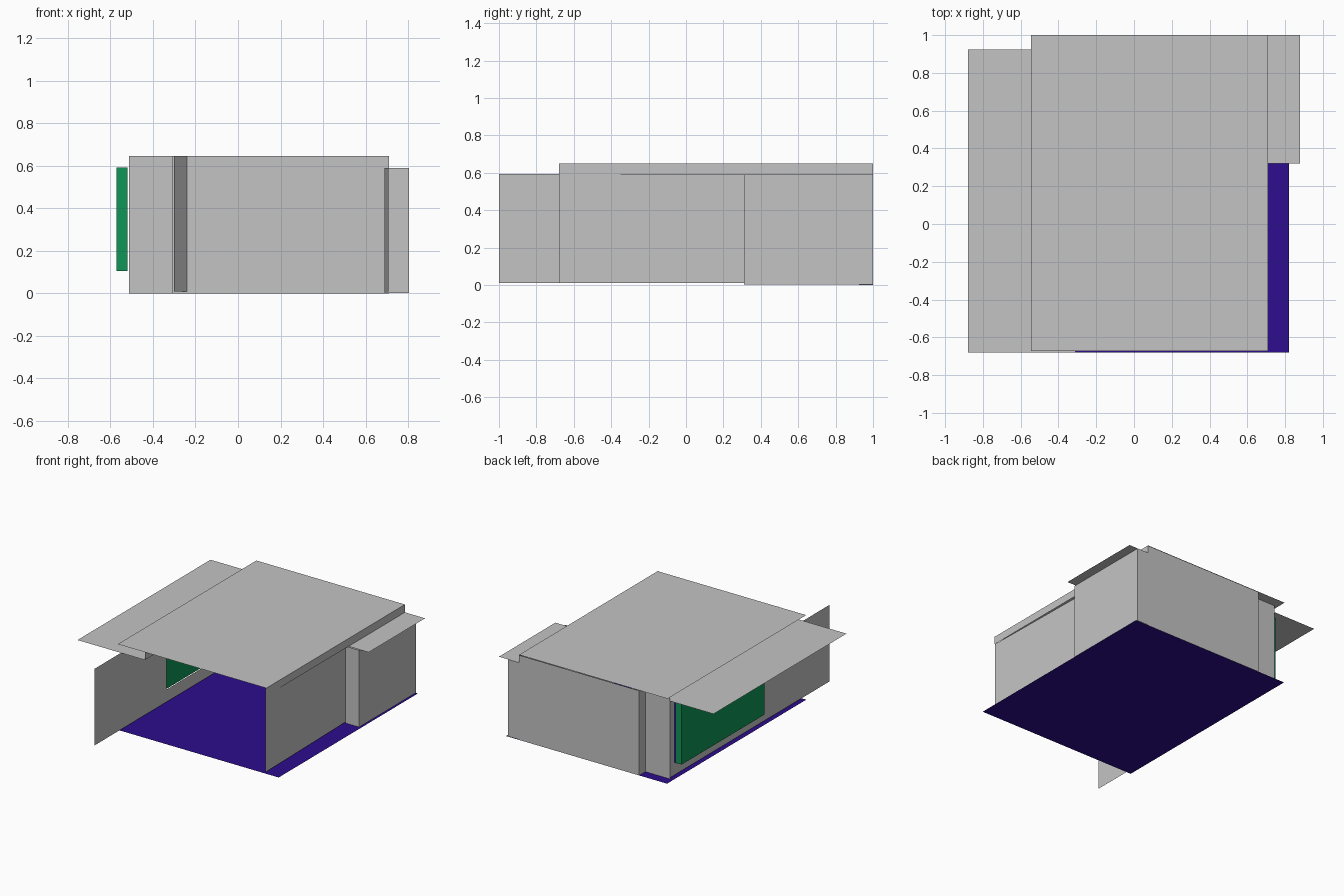
import bpy
import bmesh

cube = bpy.data.objects.get("Cube")
if cube:
    bpy.data.objects.remove(cube, do_unlink=True)


def material(name, rgb):
    mat = bpy.data.materials.new(name)
    mat.use_nodes = True
    mat.diffuse_color = (*rgb, 1)
    mat.node_tree.nodes["Principled BSDF"].inputs["Base Color"].default_value = (*rgb, 1)
    return mat


GREY = material("light grey", (0.55, 0.55, 0.55))
BLUE = material("deep blue", (0.026, 0.004, 0.27))
GREEN = material("green", (0.005, 0.30, 0.095))


def finish(name, bm, mat):
    bmesh.ops.remove_doubles(bm, verts=bm.verts, dist=0.0001)
    mesh = bpy.data.meshes.new(name)
    bm.to_mesh(mesh)
    bm.free()
    mesh.materials.append(mat)
    obj = bpy.data.objects.new(name, mesh)
    bpy.context.collection.objects.link(obj)
    return obj


def slab(name, x0, x1, y0, y1, z, mat=GREY):
    """Thin horizontal sheet."""
    bm = bmesh.new()
    corners = [(x0, y0), (x1, y0), (x1, y1), (x0, y1)]
    bm.faces.new([bm.verts.new((x, y, z)) for x, y in corners])
    return finish(name, bm, mat)


def wall(name, path, z0, z1, mat=GREY):
    """Thin upright sheet following a plan path."""
    bm = bmesh.new()
    for (ax, ay), (bx, by) in zip(path, path[1:]):
        quad = [(ax, ay, z0), (bx, by, z0), (bx, by, z1), (ax, ay, z1)]
        bm.faces.new([bm.verts.new(p) for p in quad])
    return finish(name, bm, mat)


EAVE, TOP, BASE = 0.595, 0.65, 0.01
LEFT, FRONT, BACK, BACK_STEP = -0.513, -0.68, 1.0, 0.925
WIN_FRONT, WIN_BACK, SILL = -0.13, 0.87, 0.105

# Floor
slab("floor", -0.54, 0.82, FRONT, BACK, 0.0, BLUE)

# Roof sheets: raised centre and two lower eaves
slab("main_roof", -0.545, 0.71, -0.672, BACK, TOP)
slab("left_eave", -0.88, -0.31, FRONT, BACK_STEP, EAVE)
slab("right_eave", 0.70, 0.88, 0.32, BACK, EAVE - 0.005)

# Upright edges between the roof levels
wall("right_fascia", [(0.71, FRONT), (0.71, BACK)], EAVE - 0.005, TOP)
wall("left_fascia", [(-0.31, FRONT), (-0.31, BACK_STEP)], EAVE, TOP)

# Back wall with its step on the left
wall("back_wall", [(0.71, BACK), (-0.305, BACK), (-0.305, BACK_STEP), (LEFT, BACK_STEP)], 0.0, TOP - 0.003)
wall("back_corner_panel", [(-0.24, BACK), (-0.30, BACK_STEP)], BASE, TOP - 0.003)

# Right wall and its bay
wall("right_wall", [(0.708, FRONT), (0.69, 0.31)], BASE, EAVE - 0.005)
wall("right_bay", [(0.69, 0.31), (0.805, 0.31), (0.805, BACK), (0.71, BACK)], 0.003, EAVE - 0.005)

# Left wall around the window opening, running past the open front
wall("left_wall_front", [(LEFT, -1.0), (LEFT, WIN_FRONT)], BASE, EAVE)
wall("left_wall_sill", [(LEFT, WIN_FRONT), (LEFT, WIN_BACK)], BASE, SILL)
wall("left_wall_back", [(LEFT, WIN_BACK), (LEFT, BACK_STEP)], BASE, EAVE)

# Window block
bm = bmesh.new()
bmesh.ops.create_cube(bm, size=1)
bmesh.ops.scale(bm, verts=bm.verts, vec=(0.053, WIN_BACK - WIN_FRONT, EAVE - SILL - 0.003))
bmesh.ops.translate(bm, verts=bm.verts, vec=(-0.546, (WIN_FRONT + WIN_BACK) / 2, (SILL + EAVE - 0.003) / 2))
finish("window_block", bm, GREEN)
